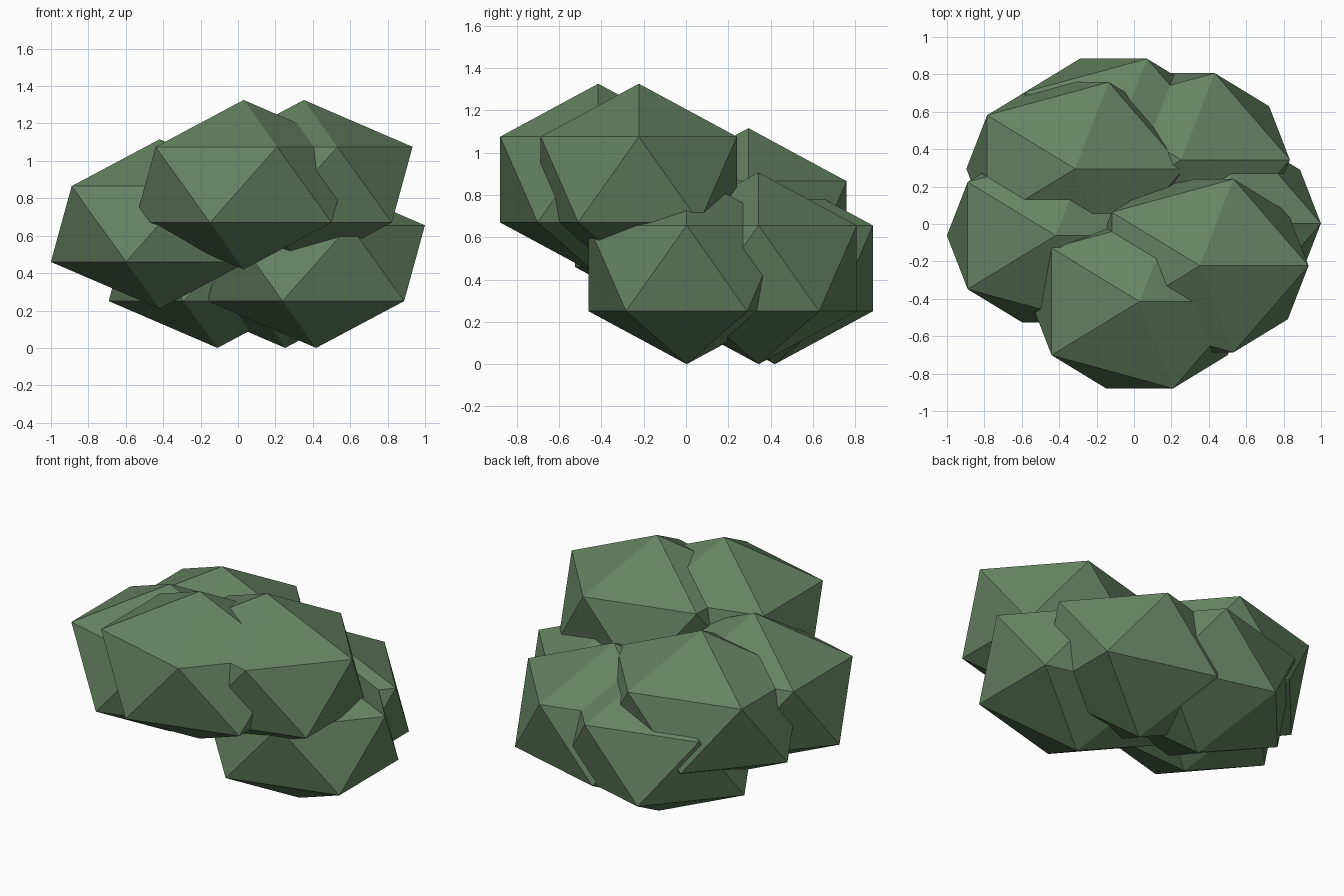
import bpy

if "Cube" in bpy.data.objects:
    bpy.data.objects.remove(bpy.data.objects["Cube"])

# Leaf colour
green = bpy.data.materials.new("leaf_green")
green.diffuse_color = (0.13, 0.23, 0.12, 1.0)
green.use_nodes = True
green.node_tree.nodes["Principled BSDF"].inputs["Base Color"].default_value = green.diffuse_color

RADII = (0.65, 0.545, 0.453)      # every clump is the same squashed icosahedron
LOW, MID, HIGH = 0.453, 0.6625, 0.8725


def leaf_clump(name, x, y, z):
    bpy.ops.mesh.primitive_ico_sphere_add(subdivisions=1, radius=1, location=(x, y, z))
    ob = bpy.context.object
    ob.name = name
    ob.scale = RADII
    bpy.ops.object.transform_apply(location=False, rotation=False, scale=True)
    bpy.ops.object.shade_flat()
    ob.data.materials.append(green)
    return ob


# Bottom, middle and top tiers of the bush
for name, x, y, z in [
    ("clump_low_right", 0.418, 0.003, LOW),
    ("clump_low_back_right", 0.252, 0.343, LOW),
    ("clump_low_back", -0.11, 0.42, LOW),
    ("clump_mid_left", -0.419, -0.062, MID),
    ("clump_mid_back_left", -0.315, 0.295, MID),
    ("clump_top_front", 0.03, -0.415, HIGH),
    ("clump_top_right", 0.352, -0.223, HIGH),
]:
    leaf_clump(name, x, y, z)
